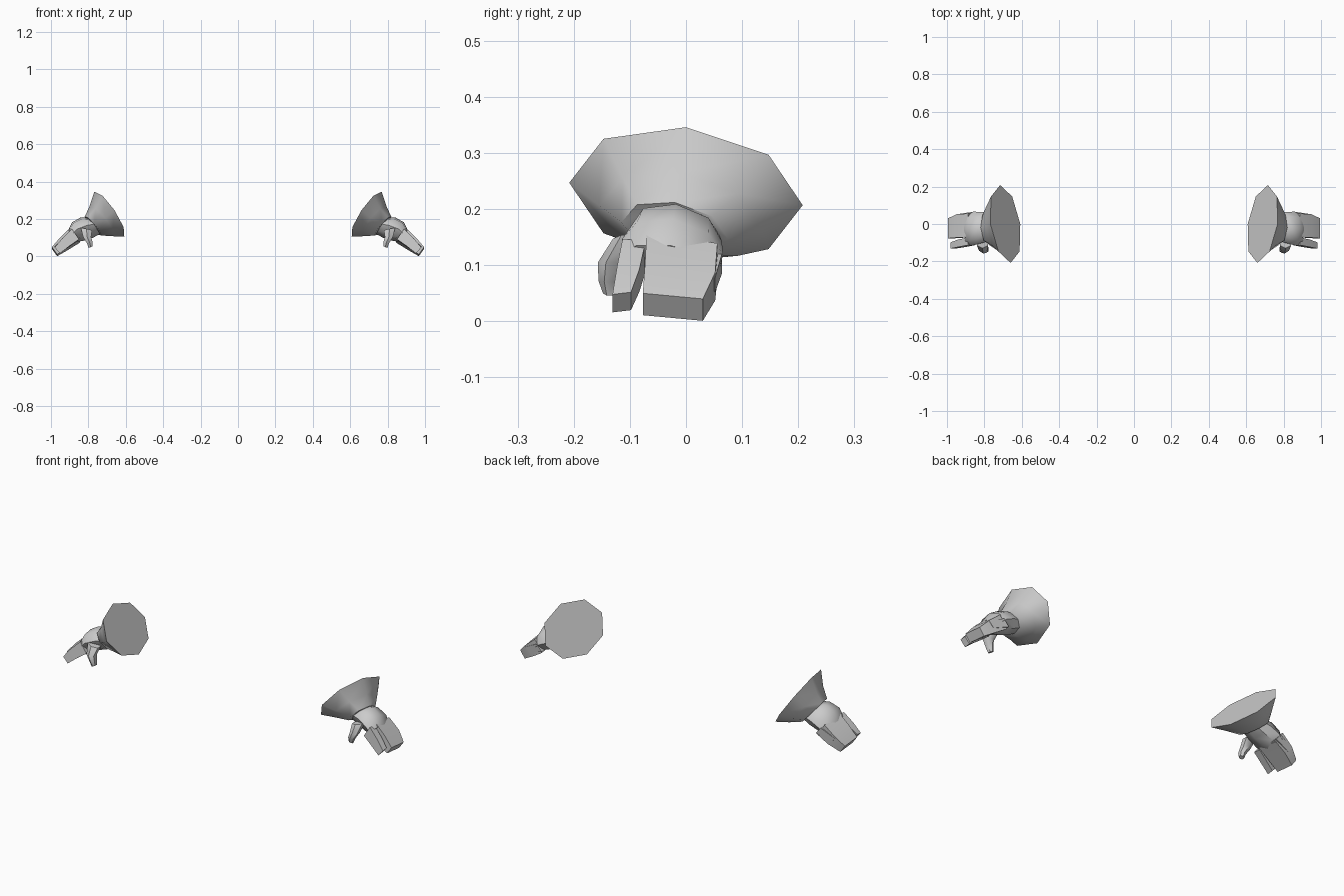
import bpy, math

if "Cube" in bpy.data.objects:
    bpy.data.objects.remove(bpy.data.objects["Cube"])


def ring(top, bottom, y0, y1, n=8, roll=0.0, dx=0.0):
    """Closed section spanning top/bottom (x, z) and y0..y1, tilted across y."""
    pts = []
    for i in range(n):
        a = 2 * math.pi * (i + (0.5 if n == 4 else 0)) / n
        k = math.sqrt(2) if n == 4 else 1
        u, v = math.cos(a) * k, math.sin(a) * k
        x = (top[0] + bottom[0]) / 2 + v * (top[0] - bottom[0]) / 2 + dx * u
        z = (top[1] + bottom[1]) / 2 + v * (top[1] - bottom[1]) / 2 - roll * u
        pts.append((x, (y0 + y1) / 2 + u * (y1 - y0) / 2, z))
    return pts


def loft(name, rings, angle=40):
    """Skin the sections, cap both ends and mirror to the other arm."""
    n = len(rings[0])
    verts = [p for r in rings for p in r]
    faces = [tuple(range(n)), tuple(reversed(range(len(verts) - n, len(verts))))]
    for k in range(len(rings) - 1):
        for i in range(n):
            j = (i + 1) % n
            faces.append((k * n + i, (k + 1) * n + i, (k + 1) * n + j, k * n + j))
    me = bpy.data.meshes.new(name)
    me.from_pydata(verts, [], faces)
    ob = bpy.data.objects.new(name, me)
    bpy.context.collection.objects.link(ob)
    bpy.ops.object.select_all(action='DESELECT')
    ob.select_set(True)
    bpy.context.view_layer.objects.active = ob
    bpy.ops.object.mode_set(mode='EDIT')
    bpy.ops.mesh.select_all(action='SELECT')
    bpy.ops.mesh.normals_make_consistent(inside=False)
    bpy.ops.object.mode_set(mode='OBJECT')
    bpy.ops.object.shade_smooth_by_angle(angle=math.radians(angle))
    ob.modifiers.new("mirror", 'MIRROR').use_clip = False
    return ob


# Flared octagonal sleeve
loft("sleeve", [
    ring((.768, .346), (.608, .108), -.208, .208, roll=.02, dx=.028),
    ring((.795, .265), (.665, .108), -.155, .135, roll=.02, dx=.02),
    ring((.82, .212), (.73, .112), -.115, .075, roll=.015, dx=.005),
], 60)

# Palm with raised knuckle band
loft("palm", [
    ring((.80, .205), (.74, .12), -.09, .06, roll=.01),
    ring((.84, .209), (.775, .10), -.10, .064, roll=.012),
    ring((.888, .182), (.83, .083), -.114, .066, roll=.014),
    ring((.91, .135), (.862, .078), -.114, .06, roll=.012),
], 45)

# Broad middle finger block
loft("broad_finger", [
    ring((.888, .15), (.845, .085), -.07, .056, 4, roll=.011),
    ring((.95, .095), (.905, .045), -.073, .052, 4, roll=.008),
    ring((.995, .045), (.967, .006), -.077, .03, 4, roll=.005),
])

# Index finger
loft("index_finger", [
    ring((.888, .145), (.85, .09), -.113, -.072, 4, roll=.002),
    ring((.94, .095), (.90, .055), -.123, -.083, 4, roll=.002),
    ring((.98, .05), (.952, .018), -.131, -.098, 4, roll=-.002),
])

# Short outer finger
loft("outer_finger", [
    ring((.87, .12), (.84, .085), .015, .064, 4),
    ring((.95, .078), (.925, .052), .012, .052, 4),
])

# Thumb hanging at the front of the palm
loft("thumb", [
    ring((.845, .155), (.775, .14), -.13, -.07, 6),
    ring((.832, .105), (.782, .105), -.157, -.10, 6),
    ring((.81, .07), (.775, .075), -.156, -.115, 6),
    ring((.80, .045), (.775, .055), -.148, -.12, 6),
], 50)
